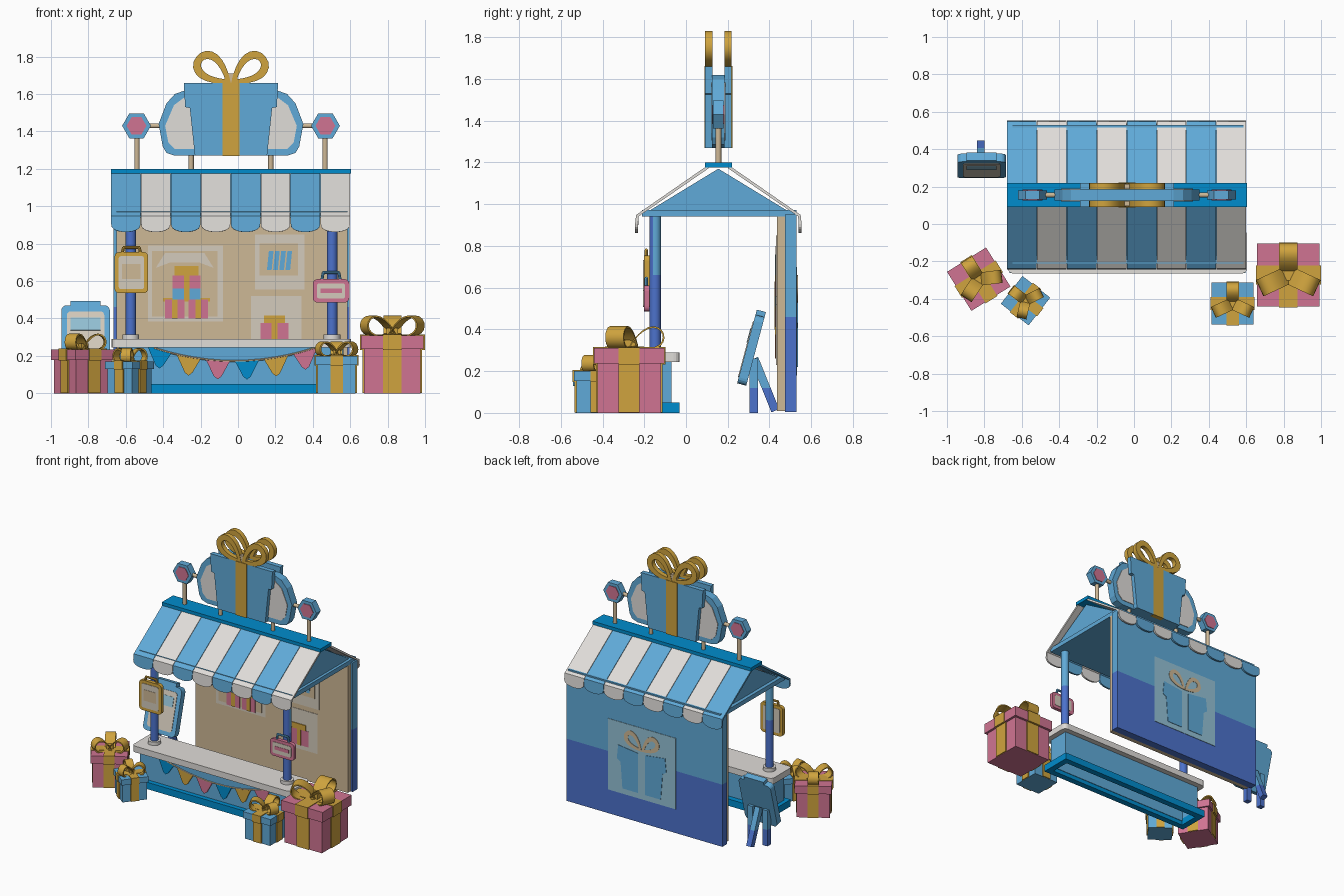
import bpy, bmesh, math
from mathutils import Matrix, Vector

if "Cube" in bpy.data.objects:
    bpy.data.objects.remove(bpy.data.objects["Cube"])

def lin(c):
    c /= 255
    return c / 12.92 if c < 0.04 else ((c + 0.055) / 1.055) ** 2.4

MATS = {}
for n, c in {"light blue": (96, 170, 216), "vivid blue": (0, 140, 205), "royal blue": (76, 114, 204),
             "white": (224, 221, 217), "gold": (208, 164, 62), "pink": (208, 116, 146),
             "tan": (206, 184, 150), "pale beige": (212, 203, 188), "pale blue": (148, 194, 214)}.items():
    m = bpy.data.materials.new(n)
    m.diffuse_color = (*[lin(v) for v in c], 1)
    m.use_nodes = True
    m.node_tree.nodes["Principled BSDF"].inputs["Base Color"].default_value = m.diffuse_color
    MATS[n] = m
I = Matrix.Identity(4)
CX, RY = -0.0375, 0.155          # stall centre in x, ridge centre in y

def finish(name, bm, mat, M=I, smooth=False):
    bm.transform(M)
    bmesh.ops.recalc_face_normals(bm, faces=bm.faces)
    me = bpy.data.meshes.new(name)
    bm.to_mesh(me)
    bm.free()
    me.materials.append(MATS[mat])
    ob = bpy.data.objects.new(name, me)
    bpy.context.collection.objects.link(ob)
    if smooth:
        bpy.context.view_layer.objects.active = ob
        ob.select_set(True)
        bpy.ops.object.shade_smooth_by_angle(angle=math.radians(40))
        ob.select_set(False)
    return ob

def prism(name, pts, y0, y1, mat, M=I):
    """Outline in x,z pulled from y0 to y1."""
    bm = bmesh.new()
    a = [bm.verts.new((x, y0, z)) for x, z in pts]
    b = [bm.verts.new((x, y1, z)) for x, z in pts]
    bm.faces.new(a)
    bm.faces.new(b[::-1])
    for i in range(len(a)):
        j = (i + 1) % len(a)
        bm.faces.new((a[i], b[i], b[j], a[j]))
    return finish(name, bm, mat, M)

def rect(x0, x1, z0, z1, r=0.0, n=4):
    if r == 0:
        return [(x0, z0), (x1, z0), (x1, z1), (x0, z1)]
    out = []
    for k, (cx, cz) in enumerate([(x1 - r, z1 - r), (x0 + r, z1 - r), (x0 + r, z0 + r), (x1 - r, z0 + r)]):
        for i in range(n + 1):
            t = math.pi / 2 * (k + i / n)
            out.append((cx + r * math.cos(t), cz + r * math.sin(t)))
    return out

def box(name, x0, x1, y0, y1, z0, z1, mat, M=I):
    return prism(name, rect(x0, x1, z0, z1), y0, y1, mat, M)

def rod(name, a, b, r, mat, n=16):
    a, b = Vector(a), Vector(b)
    bm = bmesh.new()
    bmesh.ops.create_cone(bm, cap_ends=True, segments=n, radius1=r, radius2=r, depth=(b - a).length)
    R = (b - a).to_track_quat('Z', 'Y').to_matrix().to_4x4()
    return finish(name, bm, mat, Matrix.Translation((a + b) / 2) @ R, True)

def loop(name, L, H, th, y0, y1, mat, M, n=20):
    """Teardrop ribbon loop growing along local x."""
    bm = bmesh.new()
    rows = []
    for i in range(n):
        t = 2 * math.pi * i / n
        s = math.sin(t) * abs(math.sin(t / 2)) * 1.3
        x = (1 - math.cos(t)) / 2
        o, q = (L * x, H * s), (th + (L - 2 * th) * x, (H - th) * s)
        rows.append([bm.verts.new((p[0], y, p[1])) for p, y in ((o, y0), (o, y1), (q, y1), (q, y0))])
    for i in range(n):
        A, B = rows[i], rows[(i + 1) % n]
        for k in range(4):
            bm.faces.new((A[k], A[(k + 1) % 4], B[(k + 1) % 4], B[k]))
    return finish(name, bm, mat, M, True)

def two_tone(ob, z, low, rule=lambda f: False):
    """Cut at height z and colour everything below (or by rule) differently."""
    bm = bmesh.new()
    bm.from_mesh(ob.data)
    bmesh.ops.bisect_plane(bm, geom=bm.verts[:] + bm.edges[:] + bm.faces[:], plane_co=(0, 0, z), plane_no=(0, 0, 1))
    ob.data.materials.append(MATS[low])
    for f in bm.faces:
        if f.calc_center_median().z < z or rule(f):
            f.material_index = 1
    bm.to_mesh(ob.data)
    bm.free()

# Striped awning: slope plus scalloped valance, front and back
W = 1.28 / 8
for i in range(8):
    x0 = -0.678 + i * W
    x1 = x0 + W - 0.003
    for s, side in ((-1, "front"), (1, "back")):
        bm = bmesh.new()
        P = lambda x, d, z: bm.verts.new((x, RY + s * d, z))
        e0, e1 = P(x0, 0.388, 0.945), P(x1, 0.388, 0.945)
        bm.faces.new((P(x0, 0.05, 1.178), P(x1, 0.05, 1.178), e1, e0))
        arc = [P((x0 + x1) / 2 + (x1 - x0) / 2 * math.cos(t), 0.392, 0.905 - 0.043 * math.sin(t) ** 0.8)
               for t in [math.pi * k / 12 for k in range(13)]]
        bm.faces.new([e0, e1] + arc)
        ob = finish(f"awning_{side}_{i}", bm, ("light blue", "white")[i % 2])
        md = ob.modifiers.new("thickness", 'SOLIDIFY')
        md.thickness, md.offset = 0.014, 0
box("ridge_cap", -0.68, 0.605, 0.09, 0.22, 1.175, 1.2, "vivid blue")
TURN = Matrix.Rotation(math.pi / 2, 4, 'Z')       # local x -> y, local y -> -x
prism("gable", [(-0.19, 0.96), (RY, 1.17), (0.5, 0.96)], -0.565, 0.625, "light blue", TURN)
box("roof_beam", -0.65, 0.585, -0.21, 0.53, 0.94, 0.972, "light blue")

# Back wall with inner panel
wall = box("back_wall", -0.665, 0.597, 0.474, 0.53, 0.005, 0.95, "light blue")
two_tone(wall, 0.46, "royal blue")
box("inner_panel", -0.65, 0.585, 0.435, 0.475, 0.01, 0.94, "tan")
# Rear poster with present silhouette
box("rear_poster", -0.29, 0.26, 0.529, 0.533, 0.18, 0.70, "pale blue")
for s in (-1, 1):
    half = [(0.03, 0.22), (0.155, 0.22), (0.17, 0.41), (0.20, 0.43), (0.19, 0.53), (0.03, 0.51)]
    prism("rear_present_half", [(-0.015 + s * x, z) for x, z in half], 0.533, 0.536, "light blue")
    T = Matrix.Translation((-0.015, 0, 0.53)) @ Matrix.Rotation(-math.radians(90 - s * 50), 4, 'Y')
    loop("rear_present_bow", 0.17, 0.055, 0.03, 0.533, 0.536, "tan", T)

# Inner posters
def plate(name, x0, x1, z0, z1, mat, lvl):
    box(name, x0, x1, 0.435 - 0.003 * lvl, 0.436, z0, z1, mat)
plate("poster_large", -0.48, -0.08, 0.385, 0.79, "pale beige", 1)
plate("poster_large_field", -0.46, -0.11, 0.41, 0.76, "tan", 2)
prism("poster_awning", [(-0.44, 0.67), (-0.36, 0.70), (-0.21, 0.70), (-0.13, 0.67), (-0.18, 0.75), (-0.39, 0.75)],
      0.426, 0.436, "pale beige")
for x0, x1, z0, z1, c in ((-0.39, -0.285, 0.40, 0.50, "pink"), (-0.265, -0.16, 0.40, 0.50, "pink"),
                          (-0.35, -0.20, 0.50, 0.56, "light blue"), (-0.35, -0.20, 0.56, 0.63, "pink")):
    plate("poster_present", x0, x1, z0, z1, c, 3)
    m = (x0 + x1) / 2
    plate("poster_ribbon", m - 0.015, m + 0.015, z0, z1, "gold", 4)
plate("poster_bow", -0.34, -0.21, 0.63, 0.68, "gold", 3)
plate("poster_lids", -0.40, -0.15, 0.49, 0.51, "gold", 3)
plate("poster_upper", 0.09, 0.355, 0.555, 0.85, "pale beige", 1)
plate("poster_upper_field", 0.115, 0.32, 0.63, 0.80, "tan", 2)
for k in range(4):
    x = 0.155 + k * 0.033
    prism("poster_stroke", [(x, 0.66), (x + 0.025, 0.66), (x + 0.035, 0.76), (x + 0.01, 0.76)], 0.426, 0.436, "light blue")
plate("poster_lower", 0.07, 0.34, 0.23, 0.52, "pale beige", 1)
plate("poster_lower_present", 0.12, 0.27, 0.26, 0.375, "pink", 2)
plate("poster_lower_ribbon", 0.18, 0.21, 0.26, 0.375, "gold", 3)
plate("poster_lower_bow", 0.14, 0.25, 0.375, 0.415, "gold", 3)

# Counter: rounded slab, open-bottomed body and plinth
FLAT = Matrix.Rotation(math.pi / 2, 4, 'X')        # local z -> -y, local y -> z
prism("counter_top", rect(-0.675, 0.605, 0.03, 0.265, 0.03), 0.245, 0.29, "white", FLAT)
def tray(name, x0, x1, y0, y1, z0, z1, mat, t):
    box(name + "_front", x0, x1, y0, y0 + t, z0, z1, mat)
    box(name + "_back", x0, x1, y1 - t, y1, z0, z1, mat)
    for a, b in ((x0, x0 + t), (x1 - t, x1)):
        box(name + "_end", a, b, y0 + t, y1 - t, z0, z1, mat)
tray("counter_body", -0.635, 0.565, -0.228, -0.07, 0.03, 0.245, "light blue", 0.015)
box("counter_body_lid", -0.63, 0.56, -0.22, -0.075, 0.225, 0.245, "light blue")
tray("counter_plinth", -0.665, 0.595, -0.262, -0.03, 0.0, 0.05, "vivid blue", 0.045)

# Bunting
sag = lambda x: 0.172 + 0.07 * ((x + 0.02) / 0.43) ** 2
for k in range(12):
    a, b = -0.45 + k * 0.0717, -0.45 + (k + 1) * 0.0717
    rod("bunting_string", (a, -0.234, sag(a)), (b, -0.234, sag(b)), 0.005, "tan", 6)
for k, c in enumerate(["vivid blue", "gold", "pink"] * 2):
    x = -0.42 + k * 0.156
    prism("bunting_flag", [(x - 0.065, sag(x - 0.065)), (x - 0.02, sag(x) - 0.085), (x, sag(x) - 0.1),
                           (x + 0.02, sag(x) - 0.085), (x + 0.065, sag(x + 0.065))], -0.237, -0.229, c)

# Posts with collars
for x in (-0.573, 0.503):
    post = rod("post", (x, -0.148, 0.28), (x, -0.148, 0.95), 0.028, "light blue")
    two_tone(post, 0.66, "royal blue", lambda f: f.normal.y < -0.3)
    rod("post_collar", (x, -0.148, 0.285), (x, -0.148, 0.315), 0.045, "white")

# Hanging signs
def hanging_sign(name, x0, x1, z0, z1, zt, frame, field, handle):
    prism(name, rect(x0, x1, z0, z1, 0.025), -0.202, -0.176, frame)
    for y in (-0.205, -0.176):
        prism(name + "_field", rect(x0 + 0.022, x1 - 0.022, z0 + 0.022, z1 - 0.022, 0.012), y, y + 0.003, field)
    m = (x0 + x1) / 2
    for s in (-1, 1):
        rod(name + "_hanger", (m + s * 0.05, -0.19, z1 - 0.01), (m + s * 0.042, -0.19, zt), 0.008, handle, 8)
    rod(name + "_handle", (m - 0.045, -0.19, zt), (m + 0.045, -0.19, zt), 0.008, handle, 8)
hanging_sign("gold_sign", -0.66, -0.48, 0.535, 0.755, 0.78, "gold", "pale beige", "gold")
box("gold_sign_mark", -0.62, -0.52, -0.207, -0.203, 0.61, 0.69, "tan")
hanging_sign("pink_sign", 0.40, 0.595, 0.485, 0.61, 0.645, "pink", "pale beige", "light blue")
box("pink_sign_mark", 0.44, 0.555, -0.207, -0.203, 0.535, 0.56, "pink")

# Rooftop sign: poles, hexagon lamps, winged board, present on both faces
for s in (-1, 1):
    X = lambda d: CX + s * d
    rod("lamp_pole", (X(0.503), RY, 1.19), (X(0.503), RY, 1.40), 0.014, "tan")
    rod("sign_pole", (X(0.213), RY, 1.19), (X(0.213), RY, 1.30), 0.014, "tan")
    rod("lamp_crossbar", (X(0.36), RY, 1.43), (X(0.46), RY, 1.43), 0.013, "tan")
    hexa = lambda r: [(X(0.505) + r * math.cos(k * math.pi / 3), 1.43 + r * math.sin(k * math.pi / 3)) for k in range(6)]
    prism("lamp", hexa(0.077), 0.13, 0.18, "light blue")
    prism("lamp_glass", hexa(0.053), 0.126, 0.184, "pink")
    wing = [(0.2, 1.585), (0.245, 1.585), (0.305, 1.54), (0.352, 1.43), (0.335, 1.34), (0.30, 1.305), (0.18, 1.305)]
    prism("wing_field", [(X(d), z) for d, z in wing], 0.121, 0.189, "white")
def symmetric(half):
    return [(CX + d, z) for d, z in half] + [(CX - d, z) for d, z in half[::-1]]
prism("sign_board", symmetric([(0.25, 1.618), (0.30, 1.6), (0.345, 1.55), (0.387, 1.44), (0.365, 1.32), (0.345, 1.285), (0.30, 1.27)]),
      0.125, 0.185, "light blue")
for y0, y1, o in ((0.092, 0.126, -0.004), (0.184, 0.218, 0.004)):
    prism("sign_present", symmetric([(0.252, 1.66), (0.245, 1.53), (0.22, 1.525), (0.193, 1.27)]), y0, y1, "light blue")
    box("sign_ribbon", CX - 0.045, CX + 0.045, y0 + o, y1 + o, 1.268, 1.662, "gold")
    prism("sign_knot", rect(CX - 0.035, CX + 0.035, 1.655, 1.71, 0.012), y0 + 0.003, y1 - 0.003, "tan")
    for a in (38, 142):
        T = Matrix.Translation((CX, 0, 1.655)) @ Matrix.Rotation(-math.radians(a), 4, 'Y')
        loop("sign_bow", 0.235, 0.078, 0.04, y0, y1, "gold", T)

# Easel board beside the stall
E = Matrix.Translation((-0.815, 0.245, 0.142)) @ Matrix.Rotation(math.radians(-15), 4, 'X')
prism("easel_board", rect(-0.13, 0.13, 0, 0.34, 0.03), 0, 0.045, "light blue", E)
prism("easel_field", rect(-0.10, 0.10, 0.03, 0.305, 0.02), -0.004, 0.01, "pale beige", E)
box("easel_mark", -0.08, 0.08, -0.007, 0.0, 0.2, 0.27, "pale blue", E)
box("easel_clip", -0.08, 0.08, 0, 0.045, 0.34, 0.365, "light blue", E)
for x, lean in ((-0.06, 0), (0.06, 0), (0, -22)):
    M = Matrix.Translation((-0.82 + x, 0.322 if lean == 0 else 0.325, 0.26)) @ Matrix.Rotation(math.radians(-lean), 4, 'X')
    leg = box("easel_leg", -0.02, 0.02, -0.018, 0.022, -0.26 if lean == 0 else -0.27, 0, "light blue", M)
    two_tone(leg, 0.12, "royal blue")

# Wrapped presents with three-loop bows
def present(name, cx, cy, rot, h, H, bow, mat):
    M = Matrix.Translation((cx, cy, 0)) @ Matrix.Rotation(math.radians(rot), 4, 'Z')
    b, w, zl = h * 0.9, h * 0.3, H * 0.76
    box(name + "_box", -b, b, -b, b, 0, zl + 0.01, mat, M)
    box(name + "_lid", -h, h, -h, h, zl, H, mat, M)
    for k, (bx, by, lx, ly) in enumerate(((b + 0.008, w, h + 0.006, w), (w, b + 0.008, w, h + 0.006))):
        box(name + "_ribbon", -bx, bx, -by, by, 0.001, zl, "gold", M)
        box(name + "_lid_ribbon", -lx, lx, -ly, ly, zl - 0.003, H + 0.004 + 0.001 * k, "gold", M)
    L = h * 1.05
    for a in (90, 205, 335):
        T = M @ Matrix.Translation((0, 0, H + 0.01)) @ Matrix.Rotation(math.radians(a), 4, 'Z') @ Matrix.Rotation(math.radians(-20), 4, 'Y')
        loop(name + "_bow", L, bow - 0.01 - 0.205 * L, 0.008, -w * 0.95, w * 0.95, "gold", T)
    box(name + "_knot", -w * 0.6, w * 0.6, -w * 0.6, w * 0.6, H, H + bow * 0.4, "gold", M)
present("large_pink_present", 0.825, -0.272, 0, 0.168, 0.31, 0.1, "pink")
present("small_blue_present", 0.527, -0.425, 0, 0.112, 0.2, 0.075, "light blue")
present("left_pink_present", -0.83, -0.295, 32, 0.123, 0.235, 0.08, "pink")
present("left_blue_present", -0.58, -0.41, 52, 0.094, 0.17, 0.07, "light blue")
